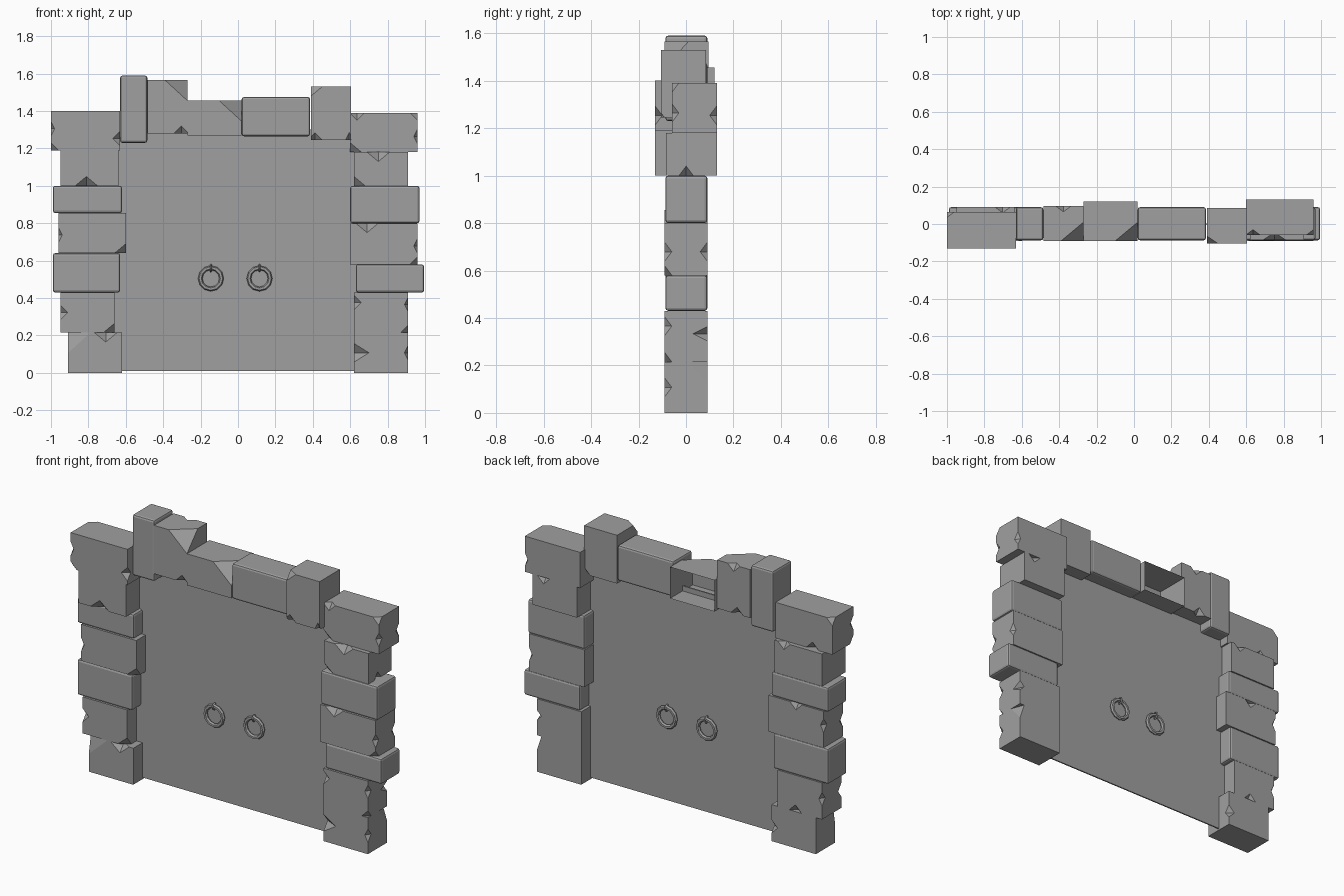
import bpy
import bmesh
from math import pi
from mathutils import Matrix, Vector

cube = bpy.data.objects.get("Cube")
if cube:
    bpy.data.objects.remove(cube, do_unlink=True)

# One stone grey for everything
GREY = (0.35, 0.35, 0.35, 1)
stone = bpy.data.materials.new("stone_grey")
stone.use_nodes = True
stone.diffuse_color = GREY
stone.node_tree.nodes["Principled BSDF"].inputs["Base Color"].default_value = GREY


def make_object(name, bm):
    mesh = bpy.data.meshes.new(name)
    bmesh.ops.recalc_face_normals(bm, faces=bm.faces)
    bm.to_mesh(mesh)
    bm.free()
    mesh.materials.append(stone)
    obj = bpy.data.objects.new(name, mesh)
    bpy.context.collection.objects.link(obj)
    return obj


def box_mesh(x, y, z):
    bm = bmesh.new()
    size = [b - a for a, b in (x, y, z)]
    mid = [(a + b) / 2 for a, b in (x, y, z)]
    bmesh.ops.create_cube(bm, size=1, matrix=Matrix.Translation(mid) @ Matrix.Diagonal((*size, 1)))
    return bm


def apply_modifier(obj, mod):
    bpy.ops.object.select_all(action='DESELECT')
    bpy.context.view_layer.objects.active = obj
    obj.select_set(True)
    bpy.ops.object.modifier_apply(modifier=mod.name)


# Cleanly cut brick with softened edges
def smooth_brick(name, x, z, y=(-.087, .09)):
    obj = make_object(name, box_mesh(x, y, z))
    mod = obj.modifiers.new("bevel", 'BEVEL')
    mod.width = .012
    mod.segments = 2
    apply_modifier(obj, mod)


# Rough brick: each chip is (position on the box from -1 to 1, radii of the diamond cut)
def rough_brick(name, x, z, chips, y=(-.09, .09)):
    obj = make_object(name, box_mesh(x, y, z))
    for where, radii in chips:
        centre = Vector([(a + b) / 2 + s * (b - a) / 2 for s, (a, b) in zip(where, (x, y, z))])
        bm = bmesh.new()
        for axis in range(3):
            for sign in (-1, 1):
                p = centre.copy()
                p[axis] += sign * radii[axis]
                bm.verts.new(p)
        bmesh.ops.convex_hull(bm, input=bm.verts)
        cutter = make_object("chip_cutter", bm)
        cutter.hide_render = True
        mod = obj.modifiers.new("chip", 'BOOLEAN')
        mod.operation = 'DIFFERENCE'
        mod.solver = 'EXACT'
        mod.object = cutter
        apply_modifier(obj, mod)
        bpy.data.objects.remove(cutter, do_unlink=True)
    return obj


# Chip shapes: small dent, tall thin dent, wide dent, large corner break
DENT = (.04, .03, .04)
TALL = (.02, .03, .04)
WIDE = (.06, .04, .05)
BREAK = (.12, .1, .11)
SHALLOW = (.12, .02, .11)

# Right column, from the ground up
rough_brick("right_brick_1", (-.91, -.62), (0, .215),
            [((-1, -1, 1), SHALLOW), ((1, 1, -.2), DENT), ((.4, -1, 1), WIDE)])
rough_brick("right_brick_2", (-.95, -.66), (.215, .43),
            [((1, -1, -1), WIDE), ((-1, -1, 0), DENT), ((-1, 1, .1), TALL), ((.2, 1, -1), DENT)])
smooth_brick("right_brick_3", (-.99, -.63), (.43, .64))
rough_brick("right_brick_4", (-.96, -.6), (.64, .855),
            [((1, -1, -1), WIDE), ((-1, -1, -.1), TALL), ((-1, 1, .2), TALL), ((0, 1, 1), DENT)])
smooth_brick("right_brick_5", (-.99, -.62), (.855, 1))
rough_brick("right_brick_6", (-.95, -.64), (1, 1.19),
            [((-.1, -1, -1), WIDE), ((.6, 1, 1), DENT)], y=(-.13, .09))
rough_brick("right_brick_7", (-1, -.63), (1.19, 1.4),
            [((-1, -1, .1), TALL), ((1, -1, -.4), DENT), ((-1, -1, -1), DENT),
             ((-1, 1, 1), DENT), ((-.3, 1, -1), DENT)], y=(-.13, .065))

# Left column
rough_brick("left_brick_1", (.62, .91), (0, .215),
            [((-1, -1, 0), (.08, .04, .05)), ((1, 1, 1), (.03, .08, .09)), ((1, -1, 0), TALL)])
rough_brick("left_brick_2", (.62, .91), (.215, .43),
            [((-1, -1, .5), DENT), ((1, -1, -1), DENT), ((1, 1, .1), (.03, .06, .03)),
             ((1, -1, .4), TALL)])
smooth_brick("left_brick_3", (.63, .995), (.43, .58))
rough_brick("left_brick_4", (.6, .96), (.58, .8),
            [((-.5, -1, 1), WIDE), ((1, 1, -.1), TALL), ((1, -1, -.1), TALL), ((1, -1, -1), DENT)])
smooth_brick("left_brick_5", (.6, .97), (.8, 1))
rough_brick("left_brick_6", (.62, .91), (1, 1.18),
            [((-1, -1, -1), WIDE), ((-.1, -1, 1), WIDE), ((1, -.2, -1), DENT), ((.5, 1, 1), DENT)],
            y=(-.085, .13))
rough_brick("left_brick_7", (.6, .96), (1.18, 1.39),
            [((-1, -1, -1), WIDE), ((1, -1, -.2), TALL), ((1, 1, -.3), TALL),
             ((-.8, -1, 1), DENT), ((1, -1, 1), DENT)], y=(-.06, .13))

# Lintel across the top, from the right to the left
smooth_brick("lintel_brick_1", (-.63, -.485), (1.23, 1.59))
rough_brick("lintel_brick_2", (-.485, -.27), (1.28, 1.565),
            [((1, -1, 1), BREAK), ((.7, -1, -1), DENT), ((-.2, 1, -1), DENT), ((0, 1, 1), DENT)],
            y=(-.09, .095))
hollow = rough_brick("lintel_brick_3", (-.27, .02), (1.27, 1.455),
                     [((1, -1, 1), BREAK)], y=(-.09, .12))
smooth_brick("lintel_brick_4", (.02, .385), (1.265, 1.475))
rough_brick("lintel_brick_5", (.39, .605), (1.245, 1.53),
            [((-.8, -1, -1), DENT), ((-1, -1, 1), WIDE), ((1, 1, -1), DENT), ((.9, -1, -1), TALL)],
            y=(-.105, .085))

# The middle lintel brick is open at the back
bm = bmesh.new()
bm.from_mesh(hollow.data)
back = [f for f in bm.faces if f.normal.y > .9]
bmesh.ops.delete(bm, geom=back, context='FACES')
bm.to_mesh(hollow.data)
bm.free()

# Thin door panel
make_object("door_panel", box_mesh((-.67, .65), (-.004, .004), (.01, 1.3)))

# Ring pulls with a small staple, on both faces of the door
for side, x in (("right", -.145), ("left", .115)):
    for face, y in (("front", -.014), ("back", .014)):
        bpy.ops.mesh.primitive_torus_add(location=(x, y, .505), rotation=(pi / 2, 0, 0),
                                         major_radius=.057, minor_radius=.012,
                                         major_segments=12, minor_segments=6)
        ring = bpy.context.object
        ring.name = f"{side}_{face}_ring"
        ring.data.materials.append(stone)
        bpy.ops.mesh.primitive_torus_add(location=(x, y, .56), rotation=(0, pi / 2, 0),
                                         major_radius=.018, minor_radius=.005,
                                         major_segments=8, minor_segments=4)
        staple = bpy.context.object
        staple.name = f"{side}_{face}_staple"
        staple.data.materials.append(stone)
